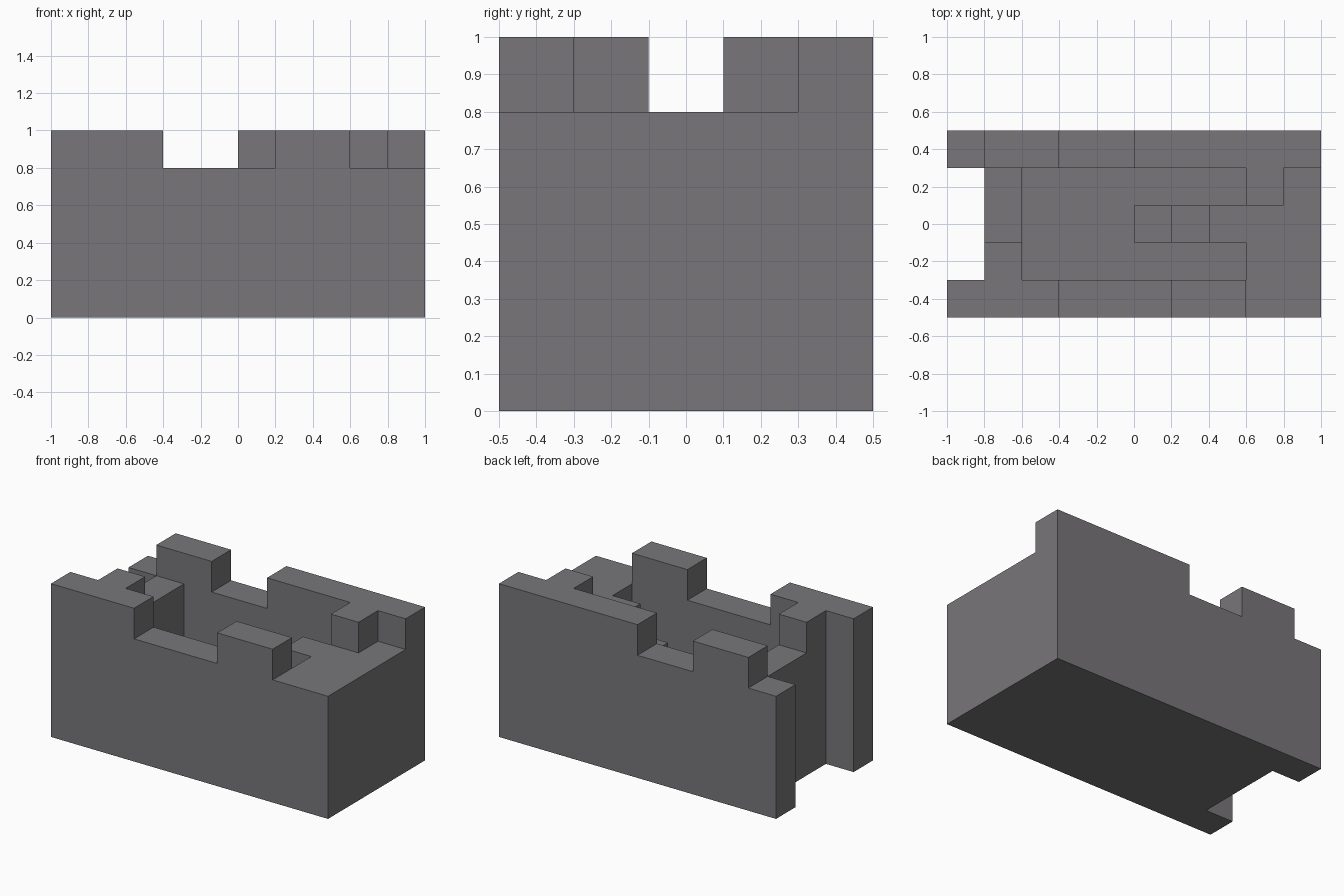
import bpy
import bmesh

cube = bpy.data.objects.get("Cube")
if cube:
    bpy.data.objects.remove(cube, do_unlink=True)

FLOOR, WALL, TOP, STEP = 0.2, 0.8, 1.0, 0.2

stone = bpy.data.materials.new("grey_stone")
stone.use_nodes = True
colour = (0.188, 0.182, 0.192, 1)
stone.diffuse_color = colour
stone.node_tree.nodes["Principled BSDF"].inputs["Base Color"].default_value = colour


def extrude(name, profile, start, end, axis="z"):
    """Extrude a plan (axis z) or a side profile of x, z points (axis y)."""
    bm = bmesh.new()
    place = (lambda a, b: (a, b, start)) if axis == "z" else (lambda a, b: (a, start, b))
    face = bm.faces.new([bm.verts.new(place(a, b)) for a, b in profile])
    new = bmesh.ops.extrude_face_region(bm, geom=[face])["geom"]
    shift = (0, 0, end - start) if axis == "z" else (0, end - start, 0)
    bmesh.ops.translate(bm, vec=shift,
                        verts=[v for v in new if isinstance(v, bmesh.types.BMVert)])
    bmesh.ops.recalc_face_normals(bm, faces=bm.faces)
    mesh = bpy.data.meshes.new(name)
    bm.to_mesh(mesh)
    bm.free()
    mesh.materials.append(stone)
    obj = bpy.data.objects.new(name, mesh)
    bpy.context.collection.objects.link(obj)
    return obj


def rect(x0, x1, y0, y1):
    return [(x0, y0), (x1, y0), (x1, y1), (x0, y1)]


# Main walls: block with a full-height recess in the gate end
walls = extrude("castle_walls", [
    (-1, -0.5), (1, -0.5), (1, 0.5), (-1, 0.5),
    (-1, 0.3), (-0.8, 0.3), (-0.8, -0.3), (-1, -0.3)], 0, WALL)

# Hollow courtyard
cutter = extrude("courtyard_cutter", rect(-0.6, 0.6, -0.3, 0.3), FLOOR, TOP + STEP)
cutter.hide_render = True
cut = walls.modifiers.new("courtyard", "BOOLEAN")
cut.operation, cut.solver, cut.object = "DIFFERENCE", "EXACT", cutter
evaluated = walls.evaluated_get(bpy.context.evaluated_depsgraph_get())
walls.data = bpy.data.meshes.new_from_object(evaluated)
walls.modifiers.clear()
bpy.data.objects.remove(cutter, do_unlink=True)

# Stairs from the courtyard floor up to the wall walk
steps = [(0.6, FLOOR)]
for i in range(3):
    x, z = i * STEP, FLOOR + i * STEP
    steps += [(x, z), (x, z + STEP)]
steps.append((0.6, WALL))
extrude("stairs", steps, -0.1, 0.1, axis="y")

# Battlements on the wall tops
extrude("front_corner_battlement", [
    (-1, -0.5), (-0.4, -0.5), (-0.4, -0.3), (-0.6, -0.3),
    (-0.6, -0.1), (-0.8, -0.1), (-0.8, -0.3), (-1, -0.3)], WALL, TOP)
extrude("back_corner_battlement", [
    (0, 0.5), (0, 0.3), (0.6, 0.3), (0.6, 0.1),
    (0.8, 0.1), (0.8, 0.3), (1, 0.3), (1, 0.5)], WALL, TOP)
extrude("front_battlement", rect(0.2, 0.6, -0.5, -0.3), WALL, TOP)
extrude("back_battlement", rect(-0.8, -0.4, 0.3, 0.5), WALL, TOP)
